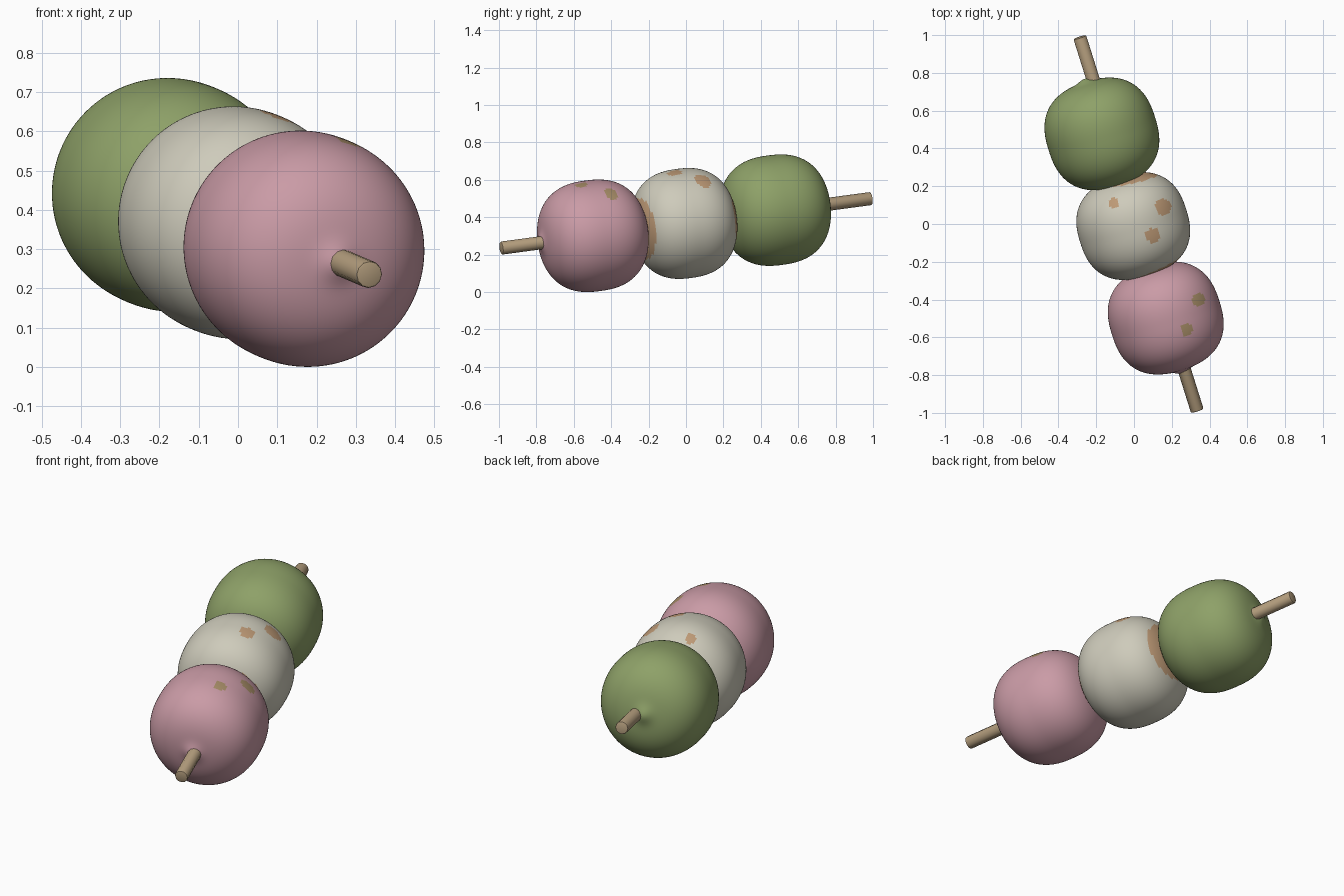
import bpy, bmesh, math
from mathutils import Vector, Matrix

if "Cube" in bpy.data.objects:
    bpy.data.objects.remove(bpy.data.objects["Cube"])


def mat(name, r, g, b):
    """Material from sRGB 0-255 values, stored as linear."""
    def lin(c):
        c /= 255
        return c / 12.92 if c <= 0.04045 else ((c + 0.055) / 1.055) ** 2.4
    m = bpy.data.materials.new(name)
    m.diffuse_color = (lin(r), lin(g), lin(b), 1)
    m.use_nodes = True
    m.node_tree.nodes["Principled BSDF"].inputs["Base Color"].default_value = m.diffuse_color
    return m


PINK = mat("pink_dough", 202, 155, 166)
CREAM = mat("cream_dough", 206, 203, 187)
GREEN = mat("green_dough", 142, 161, 104)
WOOD = mat("stick_wood", 178, 156, 124)
TAN = mat("toasted_tan", 190, 154, 118)
OLIVE = mat("olive_fleck", 168, 142, 104)

# Skewer axis, from the front low end to the back high end
FRONT, BACK = Vector((0.335, -0.989, 0.235)), Vector((-0.287, 0.989, 0.50))
AXIS = (BACK - FRONT).normalized()
ROT = AXIS.to_track_quat('Z', 'Y').to_matrix().to_4x4()


def finish(bm, name, mats, angle=50):
    me = bpy.data.meshes.new(name)
    bm.to_mesh(me)
    bm.free()
    for m in mats:
        me.materials.append(m)
    ob = bpy.data.objects.new(name, me)
    bpy.context.collection.objects.link(ob)
    bpy.ops.object.select_all(action='DESELECT')
    ob.select_set(True)
    bpy.context.view_layer.objects.active = ob
    bpy.ops.object.shade_smooth_by_angle(angle=math.radians(angle))
    return ob


def dumpling(name, centre, R, L, mats, spots=(), pucker=0, caps=False, p=2.5):
    """Squashed ball along the skewer; spots are (x, y, radius) seen from above."""
    bm = bmesh.new()
    bmesh.ops.create_uvsphere(bm, u_segments=120, v_segments=72, radius=1)
    for v in bm.verts:
        d = v.co.normalized()
        rho = math.hypot(d.x, d.y)
        k = 1 / (rho ** p + abs(d.z) ** p) ** (1 / p)
        v.co = Vector((d.x * k * R, d.y * k * R, d.z * k * L))
        # dough pulled out where the stick leaves
        if pucker * d.z > 0:
            v.co.z += pucker * 0.022 * math.exp(-(rho * k * R / 0.045) ** 2)
    for f in bm.faces:
        c = f.calc_center_median()
        w = ROT @ c
        # toasted contact patches at both ends
        if caps and abs(c.z) + 0.12 * (w - AXIS * c.z).x > 0.247:
            f.material_index = 1
        w = w + Vector(centre)
        for x, y, r in spots:
            if w.z > centre[2] and math.hypot(w.x - x, w.y - y) < r:
                f.material_index = 1
    bm.transform(Matrix.Translation(centre) @ ROT)
    return finish(bm, name, mats)


dumpling("pink_dumpling", (0.168, -0.498, 0.301), 0.298, 0.286, [PINK, OLIVE],
         [(0.342, -0.40, 0.034), (0.28, -0.56, 0.032)], pucker=-1)
dumpling("cream_dumpling", (-0.004, -0.011, 0.367), 0.294, 0.272, [CREAM, TAN],
         [(-0.105, 0.11, 0.028), (0.155, 0.09, 0.044), (0.10, -0.06, 0.039)], caps=True)
dumpling("green_dumpling", (-0.17, 0.477, 0.438), 0.295, 0.286, [GREEN], pucker=1)

# Wooden skewer with softened ends
bm = bmesh.new()
bmesh.ops.create_cone(bm, cap_ends=True, segments=12, radius1=0.035, radius2=0.035,
                      depth=(BACK - FRONT).length)
rims = [e for e in bm.edges if abs(e.verts[0].co.z - e.verts[1].co.z) < 1e-4]
bmesh.ops.bevel(bm, geom=rims, offset=0.006, segments=2, profile=0.5, affect='EDGES')
bm.transform(Matrix.Translation((FRONT + BACK) / 2) @ ROT)
finish(bm, "skewer_stick", [WOOD], 35)
